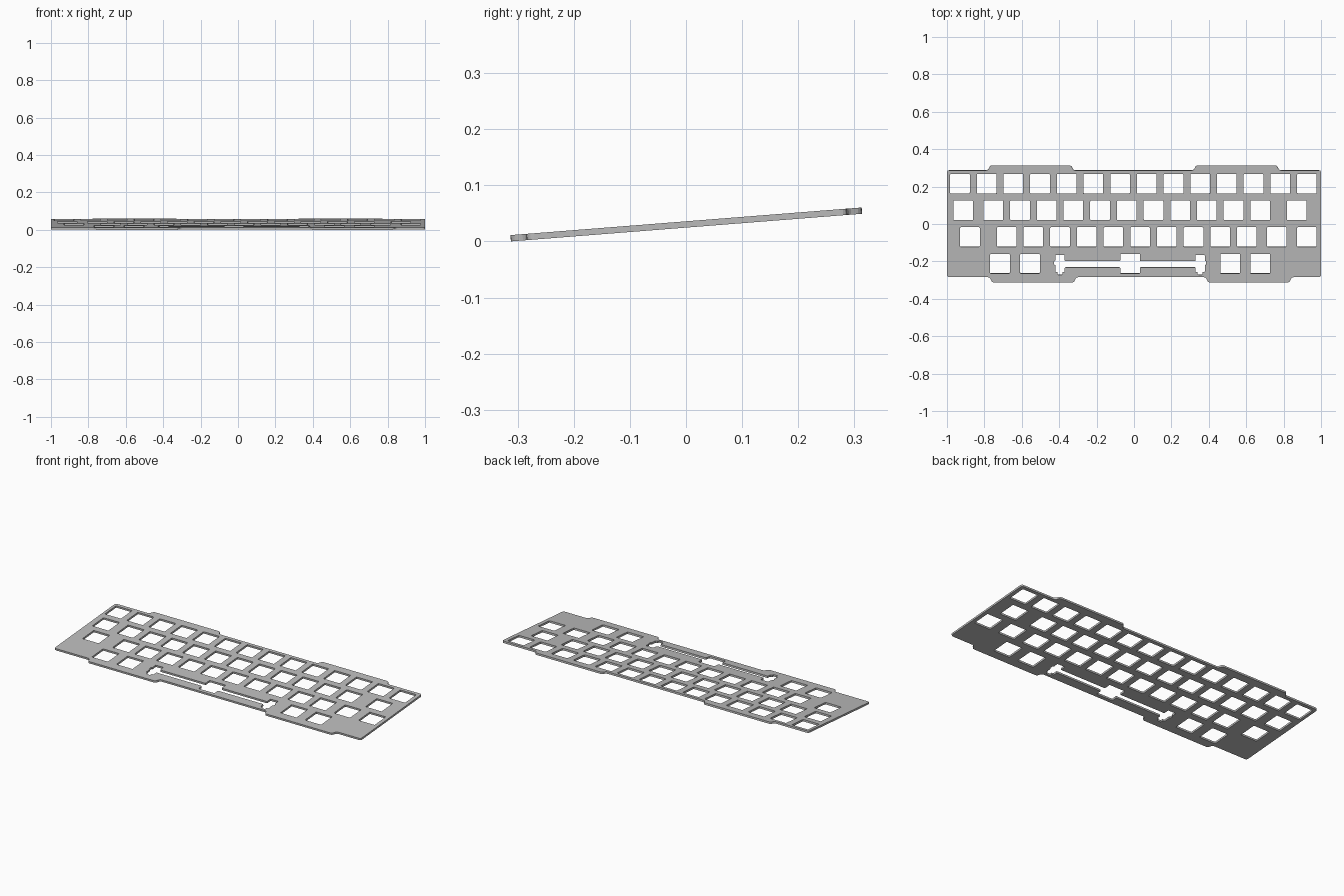
import bpy
import math
from mathutils import Vector, Matrix

cube = bpy.data.objects.get("Cube")
if cube:
    bpy.data.objects.remove(cube, do_unlink=True)

UNIT = 0.1427        # key pitch
HOLE = 0.105         # switch opening
THICK = 0.0112
TILT = math.radians(4.5)
LEFT = -1.002        # left edge of the key grid
ROW_Y = [UNIT * k + 0.002 for k in (1.5, 0.5, -0.5, -1.5)]


def rounded(points, radius, steps=4):
    """Fillet every corner of a closed polygon."""
    out = []
    n = len(points)
    for i in range(n):
        a, p, b = (Vector(points[(i + k) % n]) for k in (-1, 0, 1))
        ra = min(radius, (a - p).length * 0.48)
        rb = min(radius, (b - p).length * 0.48)
        s, e = p + (a - p).normalized() * ra, p + (b - p).normalized() * rb
        for k in range(steps + 1):
            t = k / steps
            out.append(s * (1 - t) ** 2 + p * 2 * t * (1 - t) + e * t * t)
    return out


def add_loop(curve, points):
    spline = curve.splines.new("POLY")
    spline.points.add(len(points) - 1)
    for sp, p in zip(spline.points, points):
        sp.co = (p[0], p[1], 0, 1)
    spline.use_cyclic_u = True


def edge(tabs, base, tip):
    """One long edge, left to right, stepping out at each tab."""
    pts = [(-1, base)]
    for x0, x1 in tabs:
        pts += [(x0, base), (x0 + 0.01, tip), (x1 - 0.01, tip), (x1, base)]
    return pts + [(1, base)]


plate = bpy.data.curves.new("plate_profile", "CURVE")
plate.dimensions = "2D"
plate.fill_mode = "BOTH"
plate.extrude = THICK / 2

# Outer outline with mounting tabs
back = edge([(-0.78, -0.325), (0.32, 0.775)], 0.288, 0.3145)
front = edge([(-0.77, -0.31), (0.385, 0.842)], -0.285, -0.3135)
add_loop(plate, rounded(front + back[::-1], 0.013))

# Switch openings, positions in key units
rows = [
    [0.5 + i for i in range(14)],
    [0.625] + [1.75 + i for i in range(11)] + [13.125],
    [0.875] + [2.25 + i for i in range(10)] + [12.375, 13.5],
    [2.0, 3.125, 10.625, 11.75],
]
h = HOLE / 2
for y, keys in zip(ROW_Y, rows):
    for u in keys:
        x = LEFT + u * UNIT
        square = [(x - h, y - h), (x + h, y - h), (x + h, y + h), (x - h, y + h)]
        add_loop(plate, rounded(square, 0.004, 2))

# Wide-key opening joined to its two stabiliser slots
cx, cy = LEFT + 6.875 * UNIT, ROW_Y[3]
s, w = 0.3745, 0.025
half = [(h, -h), (h, -0.02), (s - w, -0.02), (s - w, -0.046), (s - 0.013, -0.046),
        (s - 0.013, -0.06), (s + 0.013, -0.06), (s + 0.013, -0.046), (s + w, -0.046),
        (s + w, -0.007), (s + 0.0315, -0.007), (s + 0.0315, 0.014), (s + w, 0.014),
        (s + w, 0.046), (s - w, 0.046), (s - w, 0.014), (h, 0.014), (h, h)]
slot = half + [(-x, y) for x, y in reversed(half)]
add_loop(plate, rounded([(cx + x, cy + y) for x, y in slot], 0.004, 2))

# Turn the profile into a solid mesh
source = bpy.data.objects.new("plate_profile", plate)
bpy.context.collection.objects.link(source)
graph = bpy.context.evaluated_depsgraph_get()
mesh = bpy.data.meshes.new_from_object(source.evaluated_get(graph))
bpy.data.objects.remove(source, do_unlink=True)
obj = bpy.data.objects.new("switch_plate", mesh)
bpy.context.collection.objects.link(obj)

# Tilt to the typing angle and rest the front edge on the ground
mesh.transform(Matrix.Rotation(TILT, 4, "X"))
low = min(v.co.z for v in mesh.vertices)
mesh.transform(Matrix.Translation((0, 0, -low)))

# Plain grey material
grey = bpy.data.materials.new("plate_grey")
grey.use_nodes = True
colour = (0.5, 0.5, 0.5, 1)
grey.diffuse_color = colour
grey.node_tree.nodes["Principled BSDF"].inputs["Base Color"].default_value = colour
mesh.materials.clear()
mesh.materials.append(grey)
for poly in mesh.polygons:
    poly.material_index = 0
    poly.use_smooth = False
